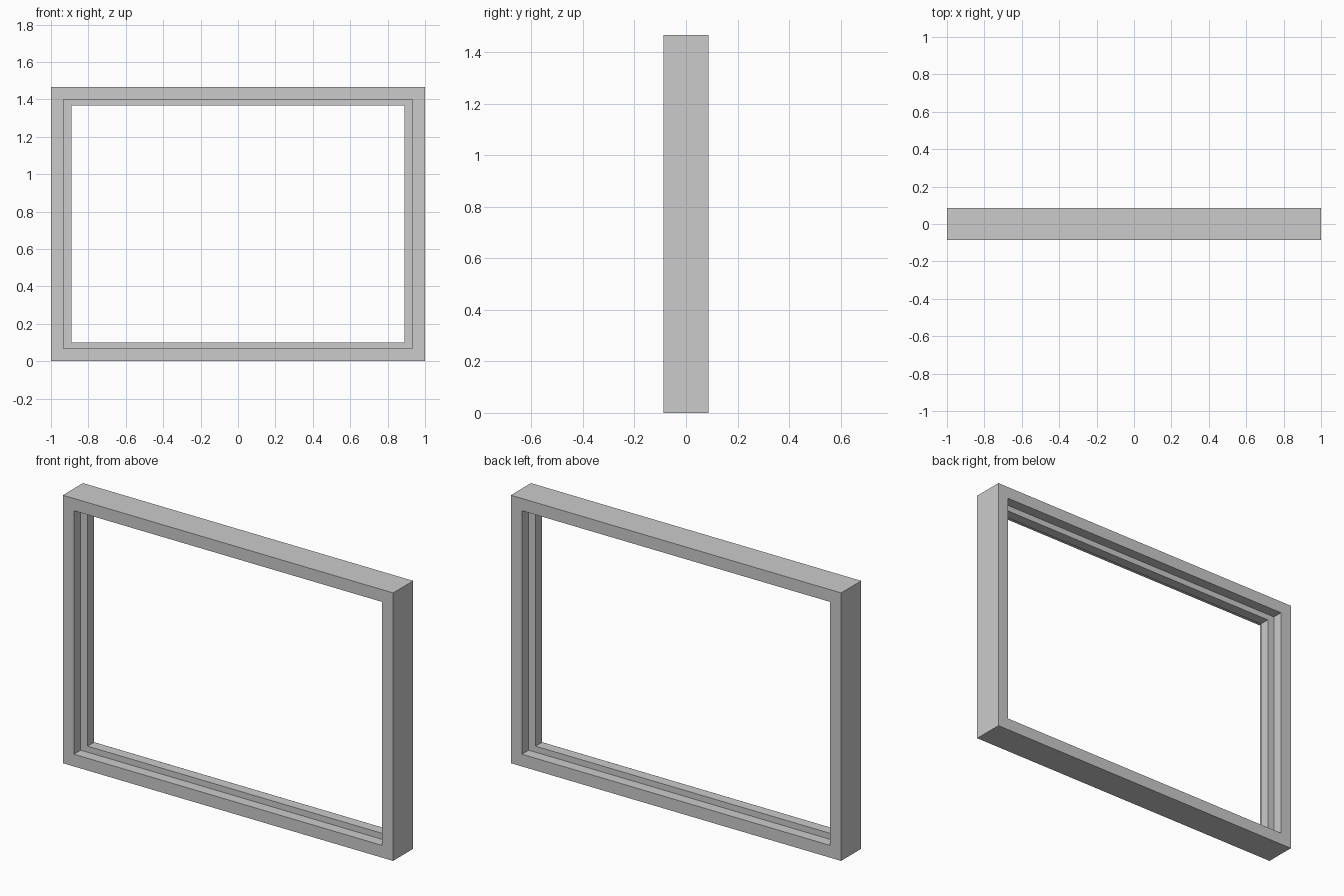
import bpy
import bmesh

if "Cube" in bpy.data.objects:
    bpy.data.objects.remove(bpy.data.objects["Cube"])

WIDTH, HEIGHT = 2.0, 1.467
DEPTH, STOP = 0.0867, 0.0285      # half depths of the frame and of the stop

# Closed cross-section: (inset of the sides, inset of top and bottom, y)
OUTER, JAMB, SILL = (0.0, 0.0), (0.067, 0.067), (0.109, 0.100)
profile = [
    (*OUTER, -DEPTH), (*JAMB, -DEPTH),
    (*JAMB, -STOP), (*SILL, -STOP),
    (*SILL, STOP), (*JAMB, STOP),
    (*JAMB, DEPTH), (*OUTER, DEPTH),
]


def rectangle(bm, inset_x, inset_z, y):
    """Four mitre-corner vertices of one rectangular loop."""
    x = WIDTH / 2 - inset_x
    low, high = inset_z, HEIGHT - inset_z
    return [bm.verts.new((px, y, pz))
            for px, pz in ((-x, low), (x, low), (x, high), (-x, high))]


# Window frame with a central stop, swept round the opening
bm = bmesh.new()
loops = [rectangle(bm, *point) for point in profile]
for i, a in enumerate(loops):
    b = loops[(i + 1) % len(loops)]
    for j in range(4):
        k = (j + 1) % 4
        bm.faces.new((a[j], a[k], b[k], b[j]))
bmesh.ops.recalc_face_normals(bm, faces=bm.faces)

mesh = bpy.data.meshes.new("window_frame")
bm.to_mesh(mesh)
bm.free()
frame = bpy.data.objects.new("window_frame", mesh)
bpy.context.collection.objects.link(frame)
